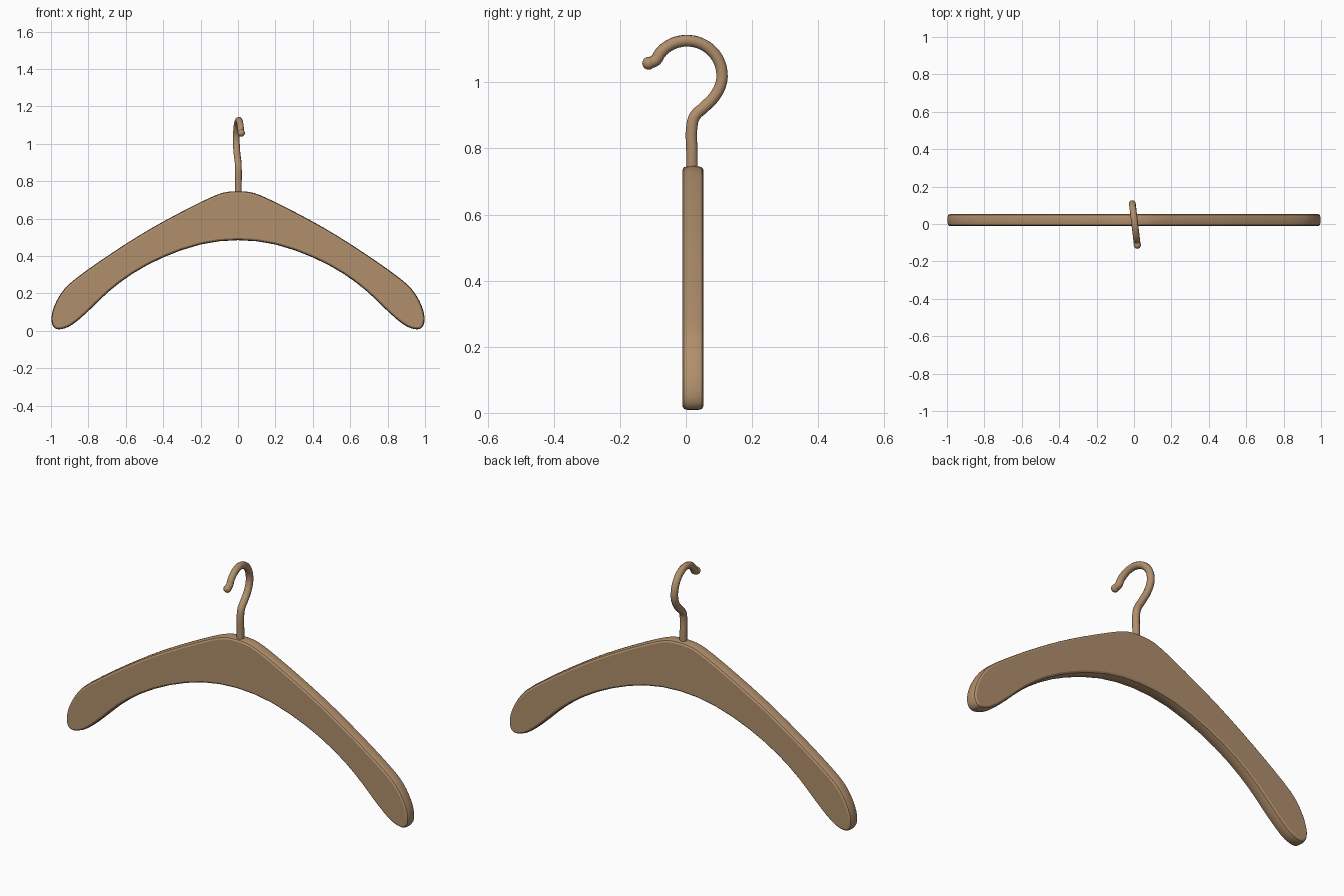
import bpy, bmesh, math
from mathutils import Vector

if "Cube" in bpy.data.objects:
    bpy.data.objects.remove(bpy.data.objects["Cube"])

wood = bpy.data.materials.new("tan wood")
wood.diffuse_color = (0.44, 0.275, 0.152, 1)
wood.use_nodes = True
wood.node_tree.nodes["Principled BSDF"].inputs["Base Color"].default_value = wood.diffuse_color


def finish(obj, angle):
    obj.data.materials.clear()
    obj.data.materials.append(wood)
    bpy.ops.object.select_all(action='DESELECT')
    bpy.context.view_layer.objects.active = obj
    obj.select_set(True)
    if obj.type == 'CURVE':
        bpy.ops.object.convert(target='MESH')
    bpy.ops.object.shade_smooth_by_angle(angle=math.radians(angle))


# Shoulder bar: right half of the outline, from top centre round to bottom centre
half = [(0, .747), (.06, .743), (.115, .727), (.2, .688), (.33, .622), (.47, .545),
        (.6, .465), (.74, .372), (.87, .278), (.93, .222), (.97, .16), (.993, .1),
        (.997, .05), (.984, .018), (.955, .008), (.905, .022), (.85, .061),
        (.78, .125), (.69, .211), (.565, .305), (.4, .393), (.2, .462), (0, .485)]
outline = [Vector(p) for p in half] + [Vector((-x, z)) for x, z in half[-2:0:-1]]


def smooth_loop(pts):
    """Insert one Catmull-Rom midpoint in every span of a closed loop."""
    out, n = [], len(pts)
    for i in range(n):
        a, b, c, d = (pts[(i + k) % n] for k in (-1, 0, 1, 2))
        out += [b, (9 * (b + c) - a - d) / 16]
    return out


outline = smooth_loop(outline)
count = len(outline)


def inset(i, amount):
    t = (outline[(i + 1) % count] - outline[i - 1]).normalized()
    return outline[i] + Vector((t.y, -t.x)) * amount


# Rounded edge section: (y, inset from the outline)
section = [(-.011, .012), (-.006, .004), (.004, .001), (.021, 0),
           (.038, .001), (.048, .004), (.053, .012)]
bm = bmesh.new()
rings = []
for y, amount in section:
    pts = [inset(i, amount) for i in range(count)]
    rings.append([bm.verts.new((p.x, y, p.y)) for p in pts])
for r, s in zip(rings, rings[1:]):
    for i in range(count):
        j = (i + 1) % count
        bm.faces.new((r[i], r[j], s[j], s[i]))
bm.faces.new(rings[0])
bm.faces.new(rings[-1])
bmesh.ops.recalc_face_normals(bm, faces=bm.faces)
mesh = bpy.data.meshes.new("shoulder_bar")
bm.to_mesh(mesh)
bm.free()
bar = bpy.data.objects.new("shoulder_bar", mesh)
bpy.context.collection.objects.link(bar)
finish(bar, 25)

# Hook: stem, kink, circular arc and flared tip, in a plane turned slightly about z
path = [(.018, .70), (.018, .79), (.018, .868), (.027, .898), (.055, .925), (.086, .957)]
path += [(.003 + .106 * math.cos(math.radians(a)), 1.021 + .105 * math.sin(math.radians(a)))
         for a in range(-12, 141, 19)]
path += [(-.092, 1.067), (-.113, 1.058)]
curve = bpy.data.curves.new("hook", 'CURVE')
curve.dimensions = '3D'
curve.bevel_depth = .018
curve.bevel_resolution = 3
curve.resolution_u = 4
curve.use_fill_caps = True
spline = curve.splines.new('BEZIER')
spline.bezier_points.add(len(path) - 1)
for point, (y, z) in zip(spline.bezier_points, path):
    point.co = (.002 - .12 * (y - .018), y, z)
    point.handle_left_type = point.handle_right_type = 'AUTO'
hook = bpy.data.objects.new("hook", curve)
bpy.context.collection.objects.link(hook)
finish(hook, 40)

# Rounded knob at the hook tip
y, z = path[-1]
bpy.ops.mesh.primitive_uv_sphere_add(segments=16, ring_count=10, radius=.0195,
                                     location=(.002 - .12 * (y - .018), y, z))
tip = bpy.context.object
tip.name = "hook_tip"
finish(tip, 40)
